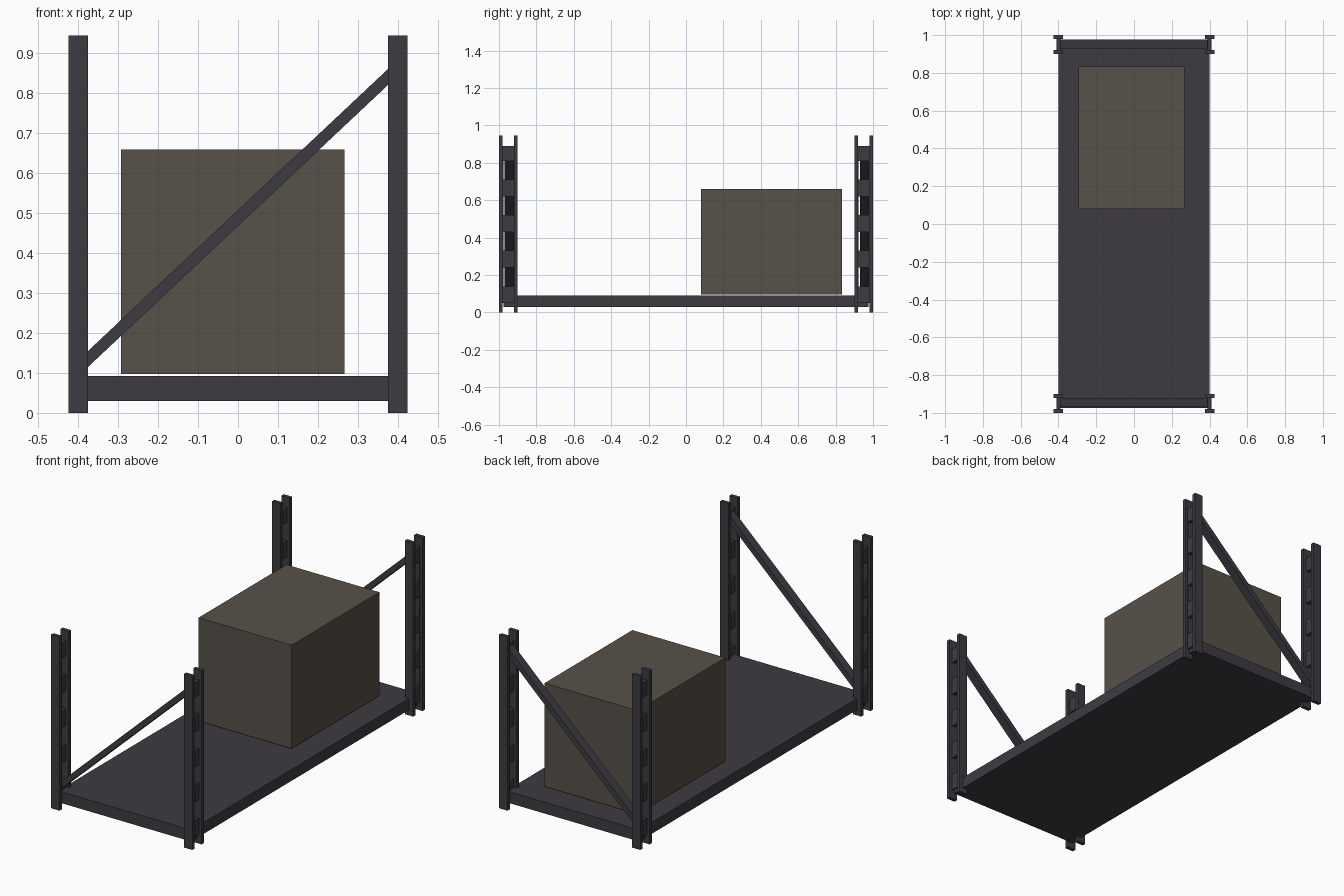
import bpy

cube = bpy.data.objects.get("Cube")
if cube:
    bpy.data.objects.remove(cube, do_unlink=True)


def material(name, color):
    mat = bpy.data.materials.new(name)
    mat.use_nodes = True
    mat.diffuse_color = (*color, 1)
    mat.node_tree.nodes["Principled BSDF"].inputs["Base Color"].default_value = (*color, 1)
    return mat


STEEL = material("dark grey steel", (0.047, 0.044, 0.053))
CARD = material("brown grey board", (0.095, 0.082, 0.065))

FACES = [(0, 1, 3, 2), (4, 6, 7, 5), (0, 4, 5, 1), (2, 3, 7, 6), (0, 2, 6, 4), (1, 5, 7, 3)]


def build(name, boxes, mat, slope=0):
    """Boxes as (x, y, z) ranges; slope shears z along x."""
    verts, faces = [], []
    for xs, ys, zs in boxes:
        start = len(verts)
        verts += [(x, y, z + slope * x) for x in xs for y in ys for z in zs]
        faces += [tuple(start + i for i in face) for face in FACES]
    mesh = bpy.data.meshes.new(name)
    mesh.from_pydata(verts, [], faces)
    mesh.materials.append(mat)
    obj = bpy.data.objects.new(name, mesh)
    bpy.context.collection.objects.link(obj)
    return obj


def span(a, b):
    return (min(a, b), max(a, b))


# Shelf deck and the crate on it
build("shelf_deck", [((-0.4, 0.4), (-0.975, 0.975), (0.03, 0.092))], STEEL)
build("crate", [((-0.293, 0.267), (0.08, 0.835), (0.097, 0.66))], CARD)

# Corner posts: two flanges joined by a slotted web
SLOTS = [0.14 + 0.19 * i for i in range(4)]
SLOT_HEIGHT = 0.1
rung_starts = [0.05] + [z + SLOT_HEIGHT for z in SLOTS]
rung_ends = SLOTS + [0.89]

for side, sx in (("right", -1), ("left", 1)):
    for end, sy in (("front", -1), ("back", 1)):
        outer = span(sx * 0.375, sx * 0.425)
        web = span(sx * 0.39, sx * 0.41)
        yc = sy * 0.95
        flanges = [(outer, span(yc + s * 0.03, yc + s * 0.05), (0, 0.945)) for s in (-1, 1)]
        build(f"{end}_{side}_post_flanges", flanges, STEEL)
        rungs = [(web, (yc - 0.03, yc + 0.03), zs) for zs in zip(rung_starts, rung_ends)]
        strips = [(web, span(yc + s * 0.027, yc + s * 0.03), (z, z + SLOT_HEIGHT))
                  for z in SLOTS for s in (-1, 1)]
        build(f"{end}_{side}_post_web", rungs + strips, STEEL)

# Diagonal braces, both rising to the left
for end, yc in (("front", -0.946), ("back", 0.954)):
    build(f"{end}_brace", [((-0.39, 0.39), (yc - 0.024, yc + 0.024), (0.468, 0.508))],
          STEEL, slope=0.94)
